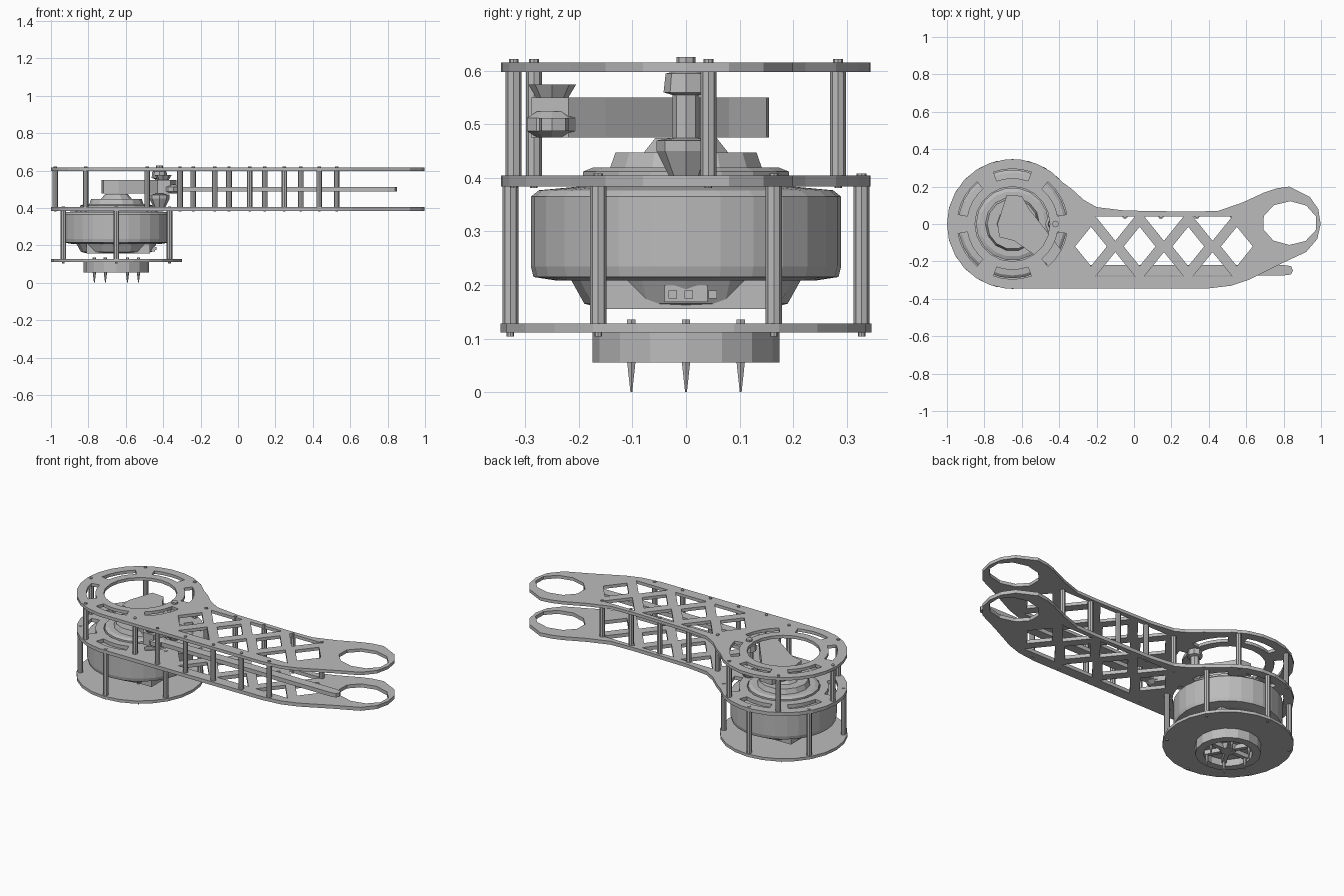
import bpy, bmesh, math
from math import cos, sin, pi, radians
from mathutils import Vector

if "Cube" in bpy.data.objects:
    bpy.data.objects.remove(bpy.data.objects["Cube"])

grey = bpy.data.materials.new("light_grey_metal")
grey.diffuse_color = (0.5, 0.5, 0.5, 1)
grey.use_nodes = True
grey.node_tree.nodes["Principled BSDF"].inputs["Base Color"].default_value = grey.diffuse_color
CX = -0.65          # axis of the round joint housing


def finish(name, mesh):
    mesh.materials.clear()
    mesh.materials.append(grey)
    ob = bpy.data.objects.new(name, mesh)
    bpy.context.collection.objects.link(ob)
    return ob


def ring(cx, cy, rx, ry=None, n=20, a0=0.0):
    ry = ry or rx
    return [(cx + rx * cos(a0 + 2 * pi * i / n), cy + ry * sin(a0 + 2 * pi * i / n)) for i in range(n)]


def slab(name, loops, z0, z1):
    """Flat plate: first loop is the outline, the others are holes."""
    cu = bpy.data.curves.new(name, 'CURVE')
    cu.dimensions = '2D'
    cu.fill_mode = 'BOTH'
    cu.extrude = (z1 - z0) / 2
    for pts in loops:
        sp = cu.splines.new('POLY')
        sp.points.add(len(pts) - 1)
        for p, q in zip(sp.points, pts):
            p.co = (q[0], q[1], 0, 1)
        sp.use_cyclic_u = True
    tmp = bpy.data.objects.new(name + "_tmp", cu)
    bpy.context.collection.objects.link(tmp)
    bpy.context.view_layer.update()
    dg = bpy.context.evaluated_depsgraph_get()
    me = bpy.data.meshes.new_from_object(tmp.evaluated_get(dg))
    bpy.data.objects.remove(tmp)
    for v in me.vertices:
        v.co.z += (z0 + z1) / 2
    for p in me.polygons:
        p.use_smooth = False
    return finish(name, me)


def lathe(name, prof, cx=CX, cy=0.0, n=20):
    """Turned part from (radius, z) pairs, listed bottom to top, capped at both ends."""
    bm = bmesh.new()
    rows = [[bm.verts.new((x, y, z)) for x, y in ring(cx, cy, r, n=n)] for r, z in prof]
    for a, b in zip(rows, rows[1:]):
        for i in range(n):
            j = (i + 1) % n
            bm.faces.new((a[i], a[j], b[j], b[i]))
    bm.faces.new(rows[0][::-1])
    bm.faces.new(rows[-1])
    me = bpy.data.meshes.new(name)
    bm.to_mesh(me)
    bm.free()
    return finish(name, me)


def box(name, x0, x1, y0, y1, z0, z1):
    return slab(name, [[(x0, y0), (x1, y0), (x1, y1), (x0, y1)]], z0, z1)


def post(name, x, y, z0, z1, r=0.015):
    """Standoff with a small screw head showing at each end."""
    lathe(name, [(0.007, z0 - 0.024), (0.007, z0), (r, z0), (r, z1),
                 (0.009, z1), (0.009, z1 + 0.024)], x, y, 8)


# --- Arm plates: outline, joint opening, curved slots, truss holes, tip opening
outline = [(CX + 0.35 * cos(radians(a)), 0.347 * sin(radians(a))) for a in range(40, 271, 14)]
outline += [(-0.6, -0.346), (0.4, -0.344), (0.52, -0.33), (0.61, -0.3), (0.78, -0.215), (0.92, -0.15),
            (0.98, -0.08), (0.998, 0.0), (0.985, 0.08), (0.94, 0.145), (0.83, 0.2), (0.76, 0.19),
            (0.7, 0.17), (0.58, 0.115), (0.45, 0.07), (0.3, 0.066), (-0.05, 0.072), (-0.2, 0.09),
            (-0.27, 0.13), (-0.33, 0.185)]


def slot(a0, a1, r0, r1):
    angs = [radians(a0 + (a1 - a0) * i / 4) for i in range(5)]
    return ([(CX + r1 * cos(a), r1 * sin(a)) for a in angs]
            + [(CX + r0 * cos(a), r0 * sin(a)) for a in reversed(angs)])


holes = [slot(k * 60 + 10, k * 60 + 50, 0.245, 0.295) for k in range(6)]
holes.append(ring(0.833, 0.005, 0.147, 0.117, 10, 0.3))
for k in range(4):
    n = -0.23 + 0.26 * k
    holes.append([(n - 0.085, -0.12), (n, -0.225), (n + 0.085, -0.12), (n, -0.015)])
    if k < 3:
        m = n + 0.13
        holes.append([(n + 0.025, 0.04), (m, -0.09), (n + 0.235, 0.04)])
        holes.append([(n + 0.025, -0.28), (n + 0.235, -0.28), (m, -0.15)])
slab("upper_arm_plate", [outline, ring(CX, 0, 0.2)] + holes, 0.598, 0.616)
slab("lower_arm_plate", [outline, ring(CX, 0, 0.2)] + holes, 0.384, 0.405)

# --- Standoffs between the arm plates
for a in (60, 120, 180, 240, 300):
    post("housing_standoff", CX + 0.328 * cos(radians(a)), 0.328 * sin(radians(a)), 0.405, 0.598)
for i in range(5):
    post("front_edge_standoff", -0.31 + 0.186 * i, -0.322, 0.405, 0.598)
    post("rear_edge_standoff", -0.24 + 0.192 * i, 0.042, 0.405, 0.598)

# --- Base plate and its six columns
slab("base_plate", [ring(CX, 0, 0.35, 0.347, 24), ring(CX, 0, 0.13)], 0.111, 0.128)
for k in range(6):
    a = radians(30 + 60 * k)
    post("base_column", CX + 0.328 * cos(a), 0.328 * sin(a), 0.128, 0.384)

# --- Motor drum, gearbox step and electrical connector
lathe("motor_drum", [(0.24, 0.208), (0.285, 0.215), (0.29, 0.235), (0.29, 0.365), (0.275, 0.377), (0.2, 0.384)], n=28)
lathe("gearbox_step", [(0.16, 0.158), (0.19, 0.165), (0.215, 0.21)], n=16)
box("gearbox_block", -0.81, -0.47, -0.15, 0.16, 0.155, 0.209)
slab("connector_shell", [[(-0.47, -0.04), (-0.445, -0.04), (-0.445, 0.04), (-0.47, 0.04)]], 0.168, 0.2)
for y in (-0.025, 0.005, 0.05):
    box("connector_pin", -0.446, -0.435, y - 0.008, y + 0.008, 0.175, 0.19)

# --- Output flange below the base: ring, recessed face, hub, spokes, pointed screws
slab("output_ring", [ring(CX, 0, 0.175, n=16), ring(CX, 0, 0.13, n=16)], 0.055, 0.112)
lathe("output_face", [(0.135, 0.095), (0.135, 0.125)], n=16)
lathe("output_hub", [(0.04, 0.07), (0.055, 0.096)], n=10)
for k in range(6):
    a = radians(60 * k)
    d, s = Vector((cos(a), sin(a))), Vector((-sin(a), cos(a))) * 0.012
    c = Vector((CX, 0))
    slab("output_spoke", [[c + d * 0.04 - s, c + d * 0.14 - s, c + d * 0.14 + s, c + d * 0.04 + s]], 0.07, 0.097)
    lathe("flange_screw", [(0.002, 0.0), (0.009, 0.056), (0.009, 0.136)],
          CX + 0.118 * cos(a), 0.118 * sin(a), 6)

# --- Joint shaft stack above the drum
lathe("joint_bearing", [(0.195, 0.38), (0.195, 0.412), (0.175, 0.42)], n=18)
lathe("joint_pulley", [(0.145, 0.42), (0.135, 0.448)], n=14)
lathe("joint_hub", [(0.085, 0.445), (0.06, 0.475)], n=10)

# --- Drive lever, pivot post and long push rod
slab("drive_lever", [[(-0.73, 0.0), (-0.72, -0.07), (-0.64, -0.09), (-0.47, -0.21), (-0.43, -0.29), (-0.36, -0.29),
                      (-0.33, -0.22), (-0.38, -0.15), (-0.56, 0.08), (-0.6, 0.15), (-0.68, 0.155)]], 0.476, 0.55)
lathe("pivot_post", [(0.03, 0.4), (0.055, 0.45), (0.055, 0.47), (0.025, 0.475), (0.025, 0.555),
                     (0.042, 0.56), (0.038, 0.595), (0.018, 0.6), (0.018, 0.626)], -0.42, 0.0, 8)
lathe("rod_joint_cap", [(0.03, 0.55), (0.045, 0.575)], -0.4, -0.25, 8)
lathe("rod_joint_eye", [(0.03, 0.476), (0.05, 0.488), (0.05, 0.512), (0.03, 0.524)], -0.36, -0.25, 10)
slab("push_rod", [[(-0.38, -0.275), (0.8, -0.275), (0.84, -0.27), (0.85, -0.25), (0.84, -0.225),
                   (0.8, -0.22), (-0.38, -0.22)]], 0.488, 0.512)
